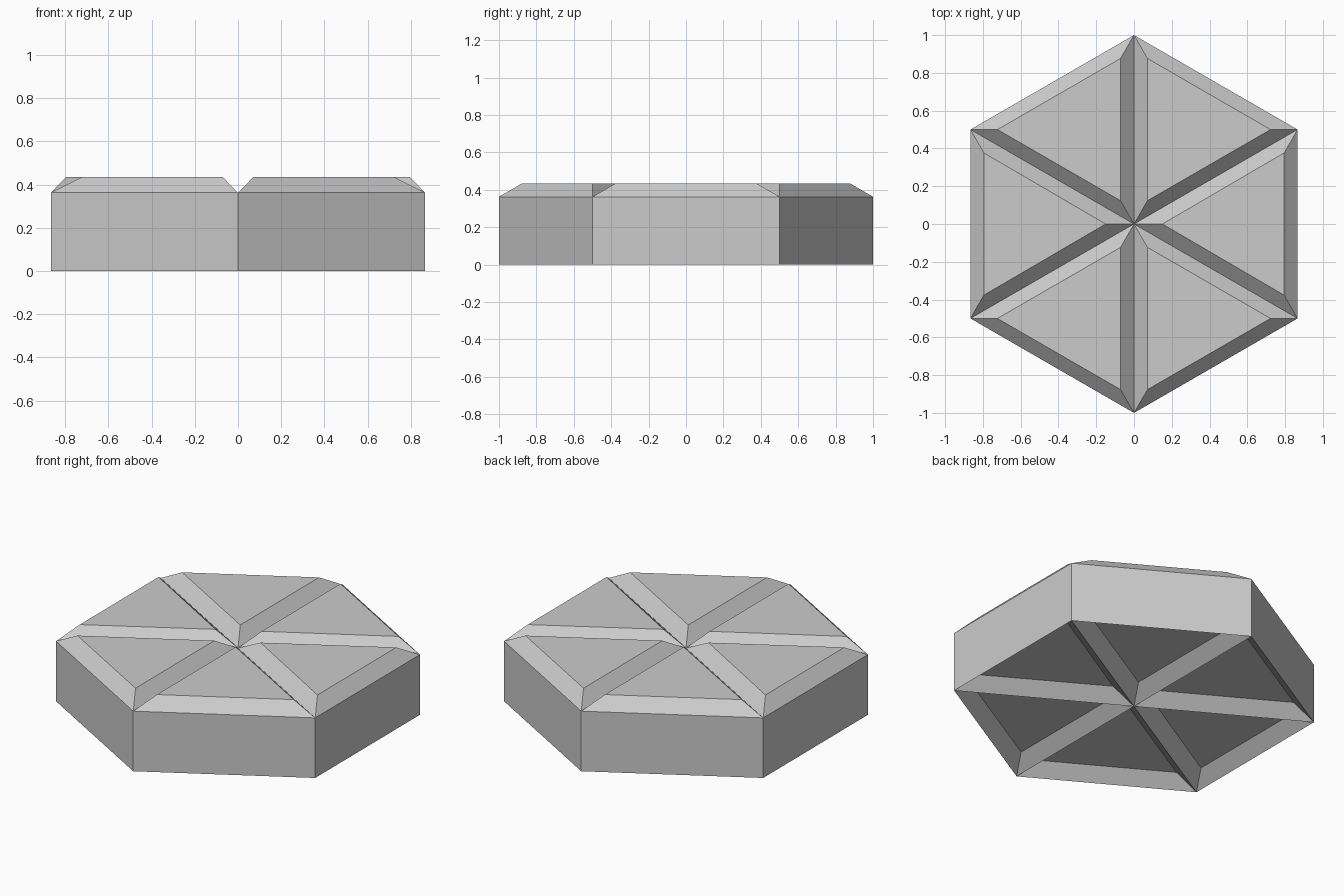
import bpy
import bmesh
from math import sin, cos, radians

SIDES = 6
WALL = 0.363       # height of the outer rim
STEP = 0.072       # rise of each wedge panel, and depth of its underside
BEVEL = 0.0715     # width of the sloped border

cube = bpy.data.objects.get("Cube")
if cube:
    bpy.data.objects.remove(cube, do_unlink=True)

# Plain grey material
grey = bpy.data.materials.new("light_grey")
grey.use_nodes = True
colour = (0.6, 0.6, 0.6, 1)
grey.diffuse_color = colour
grey.node_tree.nodes["Principled BSDF"].inputs["Base Color"].default_value = colour

bm = bmesh.new()


def ring(z):
    """Hexagon corners plus a centre point at one height."""
    corners = [bm.verts.new((sin(radians(60 * i)), cos(radians(60 * i)), z))
               for i in range(SIDES)]
    return corners, bm.verts.new((0, 0, z))


low, low_centre = ring(0)
high, high_centre = ring(WALL)

# Six wedges above and below, joined by the rim walls
top, bottom = [], []
for i in range(SIDES):
    j = (i + 1) % SIDES
    top.append(bm.faces.new((high_centre, high[j], high[i])))
    bottom.append(bm.faces.new((low_centre, low[i], low[j])))
    bm.faces.new((low[j], low[i], high[i], high[j]))
bm.normal_update()

# Raised bevelled panels on top, matching recesses underneath
bmesh.ops.inset_individual(bm, faces=top, thickness=BEVEL, depth=STEP,
                           use_even_offset=True)
bmesh.ops.inset_individual(bm, faces=bottom, thickness=BEVEL, depth=-STEP,
                           use_even_offset=True)

# The two side wedges have slightly blunter inner tips
for v in bm.verts:
    if abs(v.co.y) < 0.01 and 0.1 < abs(v.co.x) < 0.2:
        v.co.x *= 1.05

mesh = bpy.data.meshes.new("hexagonal_tile")
bm.to_mesh(mesh)
bm.free()
mesh.materials.append(grey)
tile = bpy.data.objects.new("hexagonal_tile", mesh)
bpy.context.collection.objects.link(tile)
